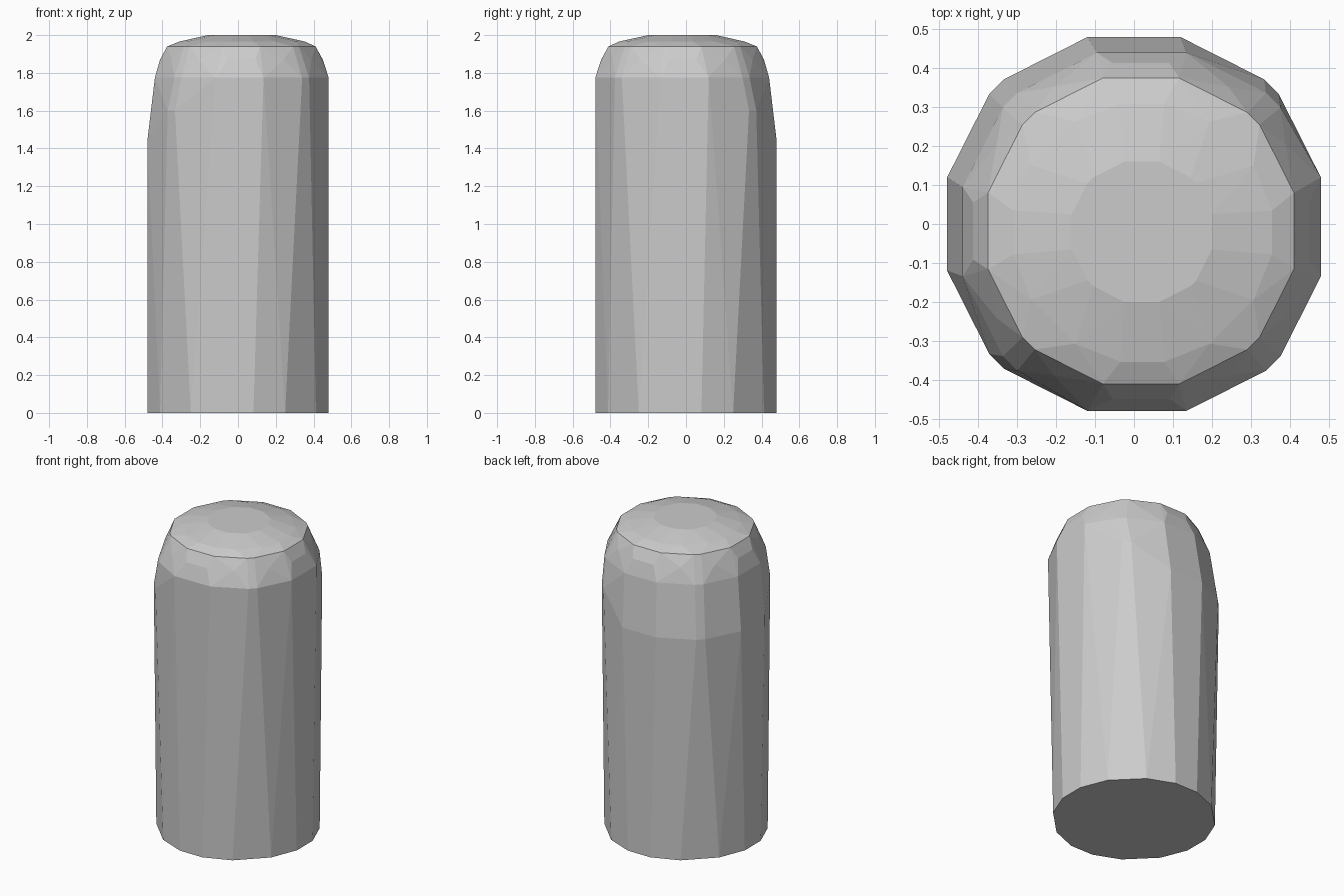
import bpy, bmesh

if "Cube" in bpy.data.objects:
    bpy.data.objects.remove(bpy.data.objects["Cube"])

# Unit many-sided outline, mirrored into all four quadrants
UPPER = [(1, .25), (.775, .695), (.695, .775), (.25, 1)]
LOWER = [(1, .17), (.86, .52), (.52, .86), (.17, 1)]


def ring(shape, radius, shift=0.0):
    """Outline points, with the centre moved towards +x -y."""
    return [(shift + sx * radius * x, -shift + sy * radius * y)
            for x, y in shape for sx in (1, -1) for sy in (1, -1)]


points = []

# Straight body: base, then a shoulder that is high on the front right
# and low on the back left
points += [(x, y, 0) for x, y in ring(LOWER, .48)]
for x, y in ring(UPPER, .48):
    z = 1.775 if x - y > .1 else (1.6 if x - y > -.1 else 1.44)
    points.append((x, y, z))

# Rounded shoulder and flat crown: height, radius, centre shift, outline
for z, r, s, shape in [(1.775, .460, .020, UPPER),
                       (1.87, .431, .018, LOWER),
                       (1.94, .393, .018, UPPER),
                       (1.966, .332, .022, LOWER),
                       (2.0, .180, .020, UPPER)]:
    points += [(x, y, z) for x, y in ring(shape, r, s)]

# Faceted skin around all the rings
bm = bmesh.new()
for p in points:
    bm.verts.new(p)
hull = bmesh.ops.convex_hull(bm, input=bm.verts)
loose = [v for v in bm.verts if not v.link_faces]
bmesh.ops.delete(bm, geom=loose, context='VERTS')
bmesh.ops.dissolve_limit(bm, angle_limit=.01, verts=bm.verts, edges=bm.edges)
bmesh.ops.recalc_face_normals(bm, faces=bm.faces)

mesh = bpy.data.meshes.new("rounded_post")
bm.to_mesh(mesh)
bm.free()
post = bpy.data.objects.new("rounded_post", mesh)
bpy.context.collection.objects.link(post)
